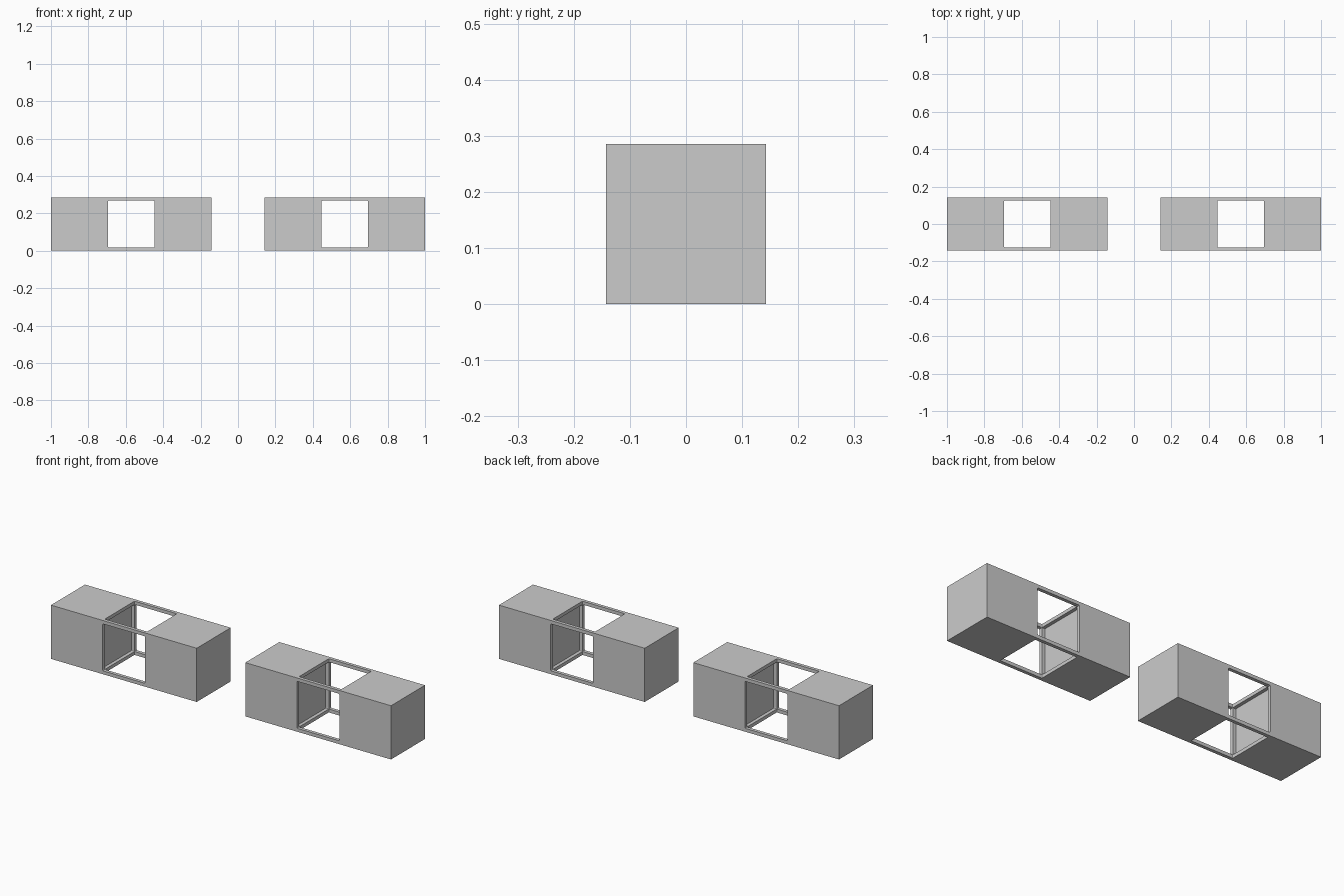
import bpy, bmesh
from mathutils import Vector

if "Cube" in bpy.data.objects:
    bpy.data.objects.remove(bpy.data.objects["Cube"])

S = 2 / 7        # block size
T = 0.018        # frame bar thickness
CHAMFER = 0.005  # softened corners of the openings


def box(name, size, loc):
    bm = bmesh.new()
    bmesh.ops.create_cube(bm, size=1)
    bmesh.ops.scale(bm, vec=size, verts=bm.verts)
    bmesh.ops.translate(bm, vec=loc, verts=bm.verts)
    mesh = bpy.data.meshes.new(name)
    bm.to_mesh(mesh)
    bm.free()
    obj = bpy.data.objects.new(name, mesh)
    bpy.context.collection.objects.link(obj)
    return obj


def opening_cutter(name, axis, loc):
    size = [S - 2 * T] * 3
    size[axis] = S * 1.5
    obj = box(name, size, loc)
    bm = bmesh.new()
    bm.from_mesh(obj.data)
    # round only the long edges of the cutter
    edges = [e for e in bm.edges
             if abs((e.verts[0].co - e.verts[1].co)[axis]) > 0.01]
    bmesh.ops.bevel(bm, geom=edges, offset=CHAMFER, segments=2,
                    profile=0.5, affect='EDGES')
    bm.to_mesh(obj.data)
    bm.free()
    obj.hide_render = True
    obj.hide_set(True)
    return obj


for side, cx in (("left", -2 * S), ("right", 2 * S)):
    centre = Vector((cx, 0, S / 2))
    # solid end blocks
    for end, dx in (("outer", cx / 2), ("inner", -cx / 2)):
        box(f"{side}_{end}_block", (S, S, S), centre + Vector((dx, 0, 0)))
    # open cube frame between the blocks
    frame = box(f"{side}_open_frame", (S, S, S), centre)
    cutters = []
    for axis in range(3):
        cutter = opening_cutter(f"{side}_cutter_{axis}", axis, centre)
        mod = frame.modifiers.new("opening", 'BOOLEAN')
        mod.operation = 'DIFFERENCE'
        mod.solver = 'EXACT'
        mod.object = cutter
        cutters.append(cutter)
    # bake the openings, then drop the cutters
    bpy.context.view_layer.update()
    deps = bpy.context.evaluated_depsgraph_get()
    baked = bpy.data.meshes.new_from_object(frame.evaluated_get(deps))
    frame.modifiers.clear()
    frame.data = baked
    for cutter in cutters:
        bpy.data.objects.remove(cutter)
